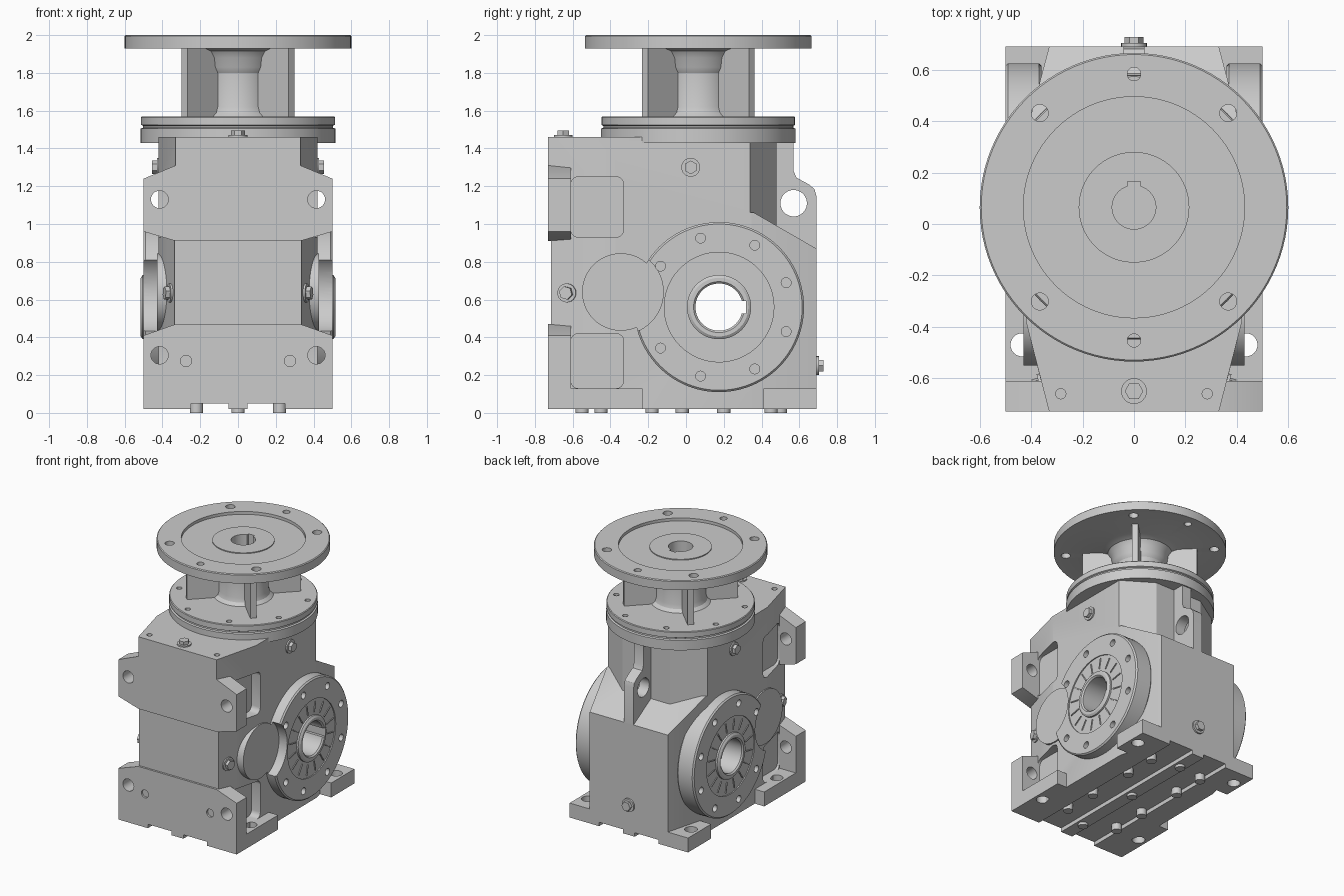
import bpy, bmesh, math
from mathutils import Vector, Matrix

if "Cube" in bpy.data.objects:
    bpy.data.objects.remove(bpy.data.objects["Cube"])

AX = 0.065                 # y of the vertical input axis
OY, OZ = 0.175, 0.56       # output axis (along x)


def finish(name, bm):
    bmesh.ops.remove_doubles(bm, verts=bm.verts, dist=1e-5)
    bmesh.ops.recalc_face_normals(bm, faces=bm.faces)
    me = bpy.data.meshes.new(name)
    bm.to_mesh(me)
    bm.free()
    ob = bpy.data.objects.new(name, me)
    bpy.context.collection.objects.link(ob)
    return ob


def prism(name, pts, axis, a, b):
    """Extrude a 2D outline along x (y,z), y (x,z) or z (x,y)."""
    put = {'x': lambda p, h: (h, p[0], p[1]), 'y': lambda p, h: (p[0], h, p[1]),
           'z': lambda p, h: (p[0], p[1], h)}[axis]
    bm = bmesh.new()
    lo = [bm.verts.new(put(p, a)) for p in pts]
    hi = [bm.verts.new(put(p, b)) for p in pts]
    bm.faces.new(lo)
    bm.faces.new(hi)
    for i in range(len(pts)):
        j = (i + 1) % len(pts)
        bm.faces.new((lo[i], lo[j], hi[j], hi[i]))
    return finish(name, bm)


def box(name, x, y, z):
    x = sorted(x)
    return prism(name, [(x[0], y[0]), (x[1], y[0]), (x[1], y[1]), (x[0], y[1])], 'z', *z)


def lathe(name, prof, origin=(0, 0, 0), axis=(0, 0, 1), seg=64, closed=False):
    bm = bmesh.new()
    vs = [bm.verts.new((r, 0, h)) for r, h in prof]
    es = [bm.edges.new(p) for p in zip(vs, vs[1:])]
    if closed:
        es.append(bm.edges.new((vs[-1], vs[0])))
    bmesh.ops.spin(bm, geom=vs + es, cent=(0, 0, 0), axis=(0, 0, 1),
                   angle=math.tau, steps=seg, use_duplicate=False)
    rot = Vector((0, 0, 1)).rotation_difference(Vector(axis)).to_matrix().to_4x4()
    bm.transform(Matrix.Translation(origin) @ rot)
    return finish(name, bm)


def cyl(name, origin, axis, r, length, seg=32):
    return lathe(name, [(0, 0), (r, 0), (r, length), (0, length)], origin, axis, seg)


def boolean(ob, others, op='DIFFERENCE'):
    for c in others:
        m = ob.modifiers.new('bool', 'BOOLEAN')
        m.object, m.operation, m.solver = c, op, 'EXACT'
    dg = bpy.context.evaluated_depsgraph_get()
    me = bpy.data.meshes.new_from_object(ob.evaluated_get(dg))
    ob.modifiers.clear()
    ob.data = me
    for c in others:
        bpy.data.objects.remove(c)


def mirrored(half):
    return half + [(-x, y) for x, y in reversed(half)]


def rounded_box(y0, y1, z0, z1, r):
    pts = []
    for k, (cy, cz) in enumerate([(y1 - r, z1 - r), (y0 + r, z1 - r), (y0 + r, z0 + r), (y1 - r, z0 + r)]):
        for i in range(5):
            a = math.pi / 2 * (k + i / 4)
            pts.append((cy + r * math.cos(a), cz + r * math.sin(a)))
    return pts


def plug(name, p, d):
    d = Vector(d).normalized()
    p = Vector(p)
    cyl(name + "_washer", p - d * 0.03, d, 0.05, 0.04, 24)
    cyl(name + "_head", p, d, 0.036, 0.034, 6)


# gear housing: lower block with sloped rear shoulder, upper octagonal block
body = prism("housing", mirrored([(.335, -.715), (.42, -.38), (.42, .35), (.33, .69)]), 'z', .02, 1.06)
bm = bmesh.new()
bm.from_mesh(body.data)
r = bmesh.ops.bisect_plane(bm, geom=bm.verts[:] + bm.edges[:] + bm.faces[:], plane_co=(0, .36, 1.06),
                           plane_no=(0, .19, .33), clear_outer=True)
bmesh.ops.holes_fill(bm, edges=[e for e in bm.edges if e.is_boundary])
bmesh.ops.recalc_face_normals(bm, faces=bm.faces)
bm.to_mesh(body.data)
bm.free()
upper = prism("upper", mirrored([(.33, -.73), (.42, -.38), (.42, .34), (.2, .48)]), 'z', .96, 1.44)
boolean(body, [upper], 'UNION')
cuts = [cyl("c", (-1, OY, OZ), (1, 0, 0), .16, 2, 48)]
for s in (-1, 1):
    for z0, z1 in ((.93, 1.25), (.13, .42)):
        cuts.append(prism("c", rounded_box(-.61, -.33, z0, z1, .04), 'x', *sorted((s * .345, s * .6))))
    cuts.append(box("c", (s * .05, s * .25), (-.8, .8), (-.1, .05)))
boolean(body, cuts)

# raised top plate with screw holes
plate = prism("top_plate", mirrored([(.33, -.73), (.42, -.38), (.42, -.23)]), 'z', 1.40, 1.46)
boolean(plate, [cyl("c", (s * .285, -.66, 1.42), (0, 0, 1), .02, .1, 20) for s in (-1, 1)])

# front mounting pads with bolt holes
for name, half, rows in (
        ("upper_front_pad", [(.33, .91), (.5, .96), (.5, 1.24), (.33, 1.31)], (1.13, 1.13)),
        ("lower_front_pad", [(.33, .02), (.5, .02), (.5, .41), (.33, .47)], (.305, .275))):
    pad = prism(name, mirrored(half), 'y', -.73, -.61)
    cuts = []
    for s in (-1, 1):
        cuts += [cyl("c", (s * .415, -.8, rows[0]), (0, 1, 0), .046, .3, 32),
                 cyl("c", (s * .275, -.8, rows[1]), (0, 1, 0), .03, .12, 24)]
        if half[0][1] < .1:
            cuts.append(box("c", (s * .05, s * .25), (-.8, -.5), (-.1, .05)))
    boolean(pad, cuts)

# feet with bolt holes, underside bosses
for s, side in ((-1, "left"), (1, "right")):
    for name, y, hy in (("front", (-.62, -.23), -.47), ("rear", (.41, .69), .56)):
        foot = box(f"{name}_{side}_foot", (s * .3, s * .5), y, (.02, .13))
        boolean(foot, [cyl("c", (s * .435, hy, -.1), (0, 0, 1), .045, .4, 32)])
    for y in (-.45, -.18, .2, .45):
        cyl("base_boss", (s * .22, y, 0), (0, 0, 1), .035, .06, 24)
for y in (-.55, -.02, .5):
    cyl("base_boss", (0, y, 0), (0, 0, 1), .035, .06, 24)

# lifting lug on the rear
lug = prism("lifting_lug", [(.40, 1.43), (.57, 1.43), (.57, 1.28), (.585, 1.245), (.65, 1.21),
                            (.68, 1.185), (.69, 1.15), (.69, .8), (.40, .8)], 'x', -.04, .04)
boolean(lug, [cyl("c", (-.2, .57, 1.11), (1, 0, 0), .07, .4, 40)])

# output flanges, side covers and fins on both sides
for s, side in ((-1, "left"), (1, "right")):
    d = (s, 0, 0)
    fl = lathe(f"{side}_output_flange",
               [(.15, .36), (.44, .36), (.45, .37), (.45, .49), (.44, .50), (.29, .50), (.29, .492), (.15, .492)],
               (0, OY, OZ), d, 96, closed=True)
    cuts = [cyl("c", (s * .43, -.345, .64), d, .225, .2, 64)]
    for a in (20, 60, 105, 145, -20, -60, -105, -145):
        a = math.radians(a)
        cuts.append(cyl("c", (s * .42, OY + .378 * math.cos(a), OZ + .378 * math.sin(a)), d, .026, .2, 20))
    boolean(fl, cuts)
    cyl(f"{side}_side_cover", (s * .33, -.345, .64), d, .205, .1, 64)
    for i in range(16):
        fin = box(f"{side}_flange_fin", (.48, .498), (-.004, .004), (.19, .27))
        fin.data.transform(Matrix.Rotation(math.tau * (i + .5) / 16, 4, 'X'))
        fin.data.transform(Matrix.Translation((0 if s > 0 else -.978, OY, OZ)))
    plug(f"{side}_upper_plug", (s * .42, .025, 1.30), d)
    plug(f"{side}_front_plug", (s * .357, -.63, .635), (s * .35, -.09, 0))

# hollow output shaft with keyway
shaft = lathe("hollow_output_shaft", [(.125, -.505), (.135, -.515), (.155, -.515), (.17, -.505), (.17, .505),
                                      (.155, .515), (.135, .515), (.125, .505)],
              (0, OY, OZ), (1, 0, 0), 64, closed=True)
boolean(shaft, [box("c", (-.6, .6), (OY + .1, OY + .142), (OZ - .033, OZ + .033))])

# remaining plugs
plug("top_plug", (0, -.65, 1.46), (0, 0, 1))
plug("rear_plug", (0, .693, .25), (0, 1, 0))

# lower round cover of the input side
cover = lathe("input_cover", [(0, 1.43), (.515, 1.43), (.515, 1.505), (.503, 1.51), (.503, 1.52), (.513, 1.525),
                              (.513, 1.565), (.508, 1.57), (0, 1.57)], (0, AX, 0), seg=96)
boolean(cover, [cyl("c", (.455 * math.cos(a), AX + .455 * math.sin(a), 1.54), (0, 0, 1), .02, .1, 20)
                for a in [math.tau * (i + .5) / 8 for i in range(8)]])

# motor adapter: neck, top flange, bore with keyway, bolt holes
adapter = lathe("motor_adapter", [(0, 1.985), (.215, 1.985), (.215, 1.978), (.43, 1.978), (.43, 2), (.594, 2),
                                  (.6, 1.994), (.6, 1.93), (.27, 1.93), (.225, 1.915), (.2, 1.88), (.193, 1.83),
                                  (.175, 1.80), (.175, 1.62), (.185, 1.59), (.21, 1.568), (0, 1.568)],
                (0, AX, 0), seg=96)
cuts = [cyl("c", (0, AX, 1.7), (0, 0, 1), .085, .5, 48),
        box("c", (-.026, .026), (AX + .05, AX + .1), (1.7, 2.1))]
for a in (45, 90, 135, 225, 270, 315):
    a = math.radians(a)
    cuts.append(cyl("c", (.518 * math.cos(a), AX + .518 * math.sin(a), 1.9), (0, 0, 1),
                    .026 if abs(math.cos(a)) < .1 else .033, .2, 24))
boolean(adapter, cuts)

# diagonal stiffening ribs
for i in range(4):
    rib = box("adapter_rib", (.15, .40), (-.022, .022), (1.565, 1.935))
    rib.data.transform(Matrix.Translation((0, AX, 0)) @ Matrix.Rotation(math.radians(45 + 90 * i), 4, 'Z'))

# smooth shading on the turned parts, sharp edges kept
for ob in bpy.context.scene.objects:
    ob.select_set(True)
    bpy.context.view_layer.objects.active = ob
bpy.ops.object.shade_smooth_by_angle(angle=math.radians(30))
